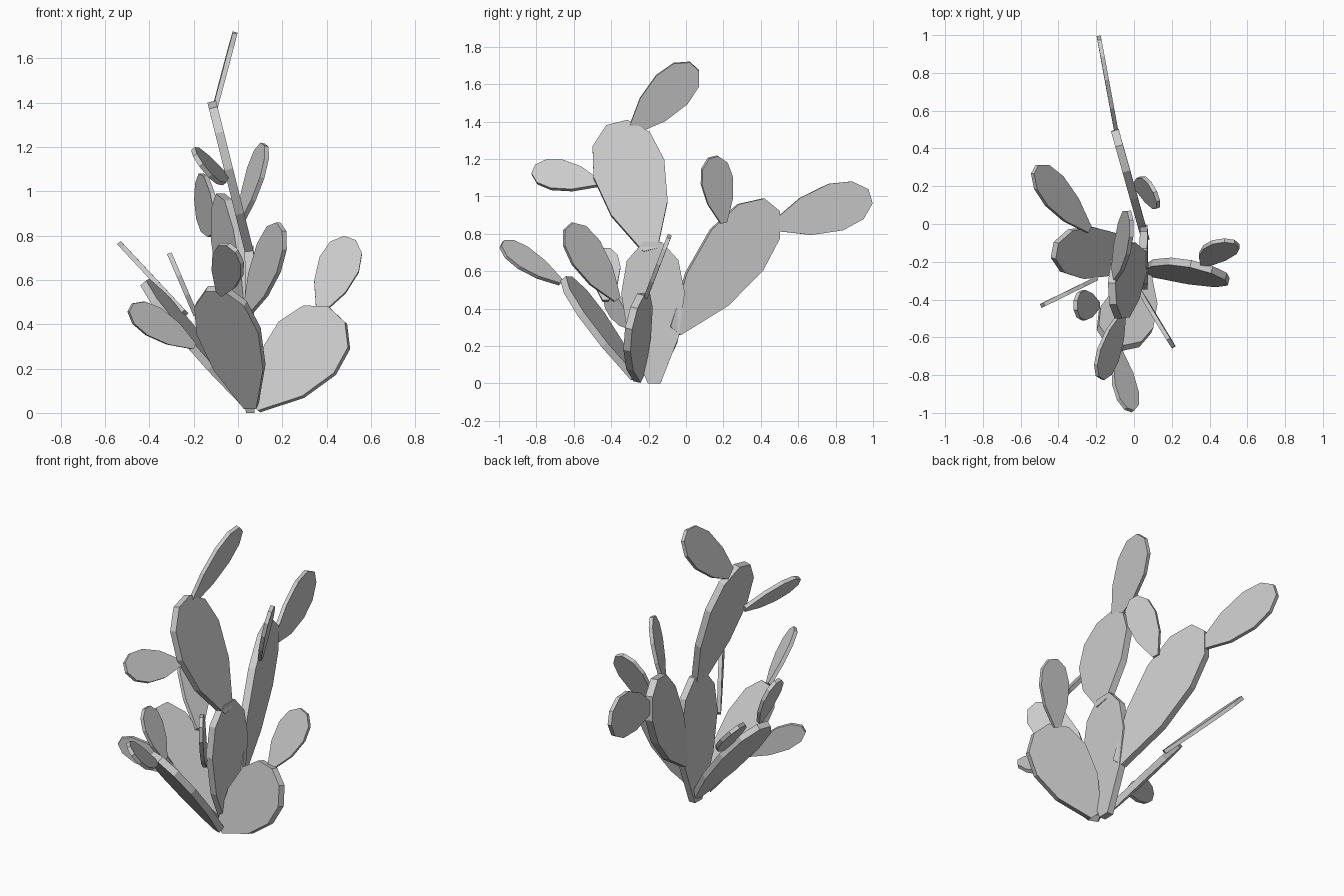
import bpy, bmesh
from mathutils import Vector

if "Cube" in bpy.data.objects:
    bpy.data.objects.remove(bpy.data.objects["Cube"])

# Egg-shaped ten-sided pad outline: (fraction along length, fraction of half width)
PROFILE = [(0.0, 0.2), (0.33, 0.8), (0.64, 1.0), (0.87, 0.81), (1.0, 0.3)]


def pad(name, base, tip, width_dir, half_width, thick):
    """Flat cactus pad growing from base to tip."""
    base, tip, w = Vector(base), Vector(tip), Vector(width_dir)
    axis = tip - base
    w = (w - w.project(axis)).normalized()
    n = axis.cross(w).normalized() * thick / 2
    outline = [(t, s) for t, s in PROFILE] + [(t, -s) for t, s in reversed(PROFILE)]
    pts = [base + axis * t + w * s * half_width for t, s in outline]
    bm = bmesh.new()
    front = [bm.verts.new(p + n) for p in pts]
    back = [bm.verts.new(p - n) for p in pts]
    bm.faces.new(front)
    bm.faces.new(back[::-1])
    for i in range(len(pts)):
        j = (i + 1) % len(pts)
        bm.faces.new((front[i], back[i], back[j], front[j]))
    bmesh.ops.recalc_face_normals(bm, faces=bm.faces)
    mesh = bpy.data.meshes.new(name)
    bm.to_mesh(mesh)
    bm.free()
    bpy.context.collection.objects.link(bpy.data.objects.new(name, mesh))


# Large pads rising from the ground
pad("trunk_pad", (.055, -.17, 0), (.05, -.18, .755), (0, 1, 0), .17, .04)
pad("right_pad", (.07, -.25, .03), (.45, -.26, .44), (.73, -.35, -.68), .18, .04)
pad("front_pad", (.06, -.27, .03), (-.10, -.64, .56), (.9, -.35, 0), .15, .04)
pad("left_pad", (.05, -.17, .03), (-.42, -.14, .59), (.1, 1, .2), .14, .035)

# Large pads growing from the trunk pad
pad("upper_pad", (.055, -.19, .71), (-.115, -.37, 1.39), (.03, .37, -.12), .195, .04)
pad("back_pad", (.055, -.06, .28), (-.09, .455, .955), (-.22, .79, -.61), .18, .042)

# Small pads at the ends
pad("top_small_pad", (-.11, -.29, 1.35), (-.02, .045, 1.695), (-.2, .7, -.7), .115, .022)
pad("upper_front_small_pad", (-.06, -.47, 1.07), (-.18, -.815, 1.14), (-.55, .1, .8), .095, .022)
pad("back_small_pad", (-.09, .47, .84), (-.185, .985, 1.0), (.05, -.25, .96), .13, .022)
pad("back_upright_small_pad", (.01, .2, .86), (.12, .145, 1.21), (.35, -.9, -.1), .09, .022)
pad("right_small_pad", (.37, -.215, .46), (.505, -.09, .785), (.9, -.17, -.43), .095, .022)
pad("front_small_pad", (-.08, -.67, .54), (-.025, -.985, .745), (.75, -.35, -.55), .085, .022)
pad("trunk_small_pad", (.04, -.37, .45), (.195, -.63, .84), (.42, -.66, -.61), .105, .022)
pad("front_left_small_pad", (-.19, -.43, .44), (-.31, -.43, .72), (0, 1, 0), .08, .022)
pad("left_front_small_pad", (-.2, -.29, .3), (-.485, -.43, .475), (.42, .2, .8), .07, .022)
pad("left_back_small_pad", (-.24, -.03, .45), (-.525, .29, .755), (-.31, -.6, .33), .098, .022)
